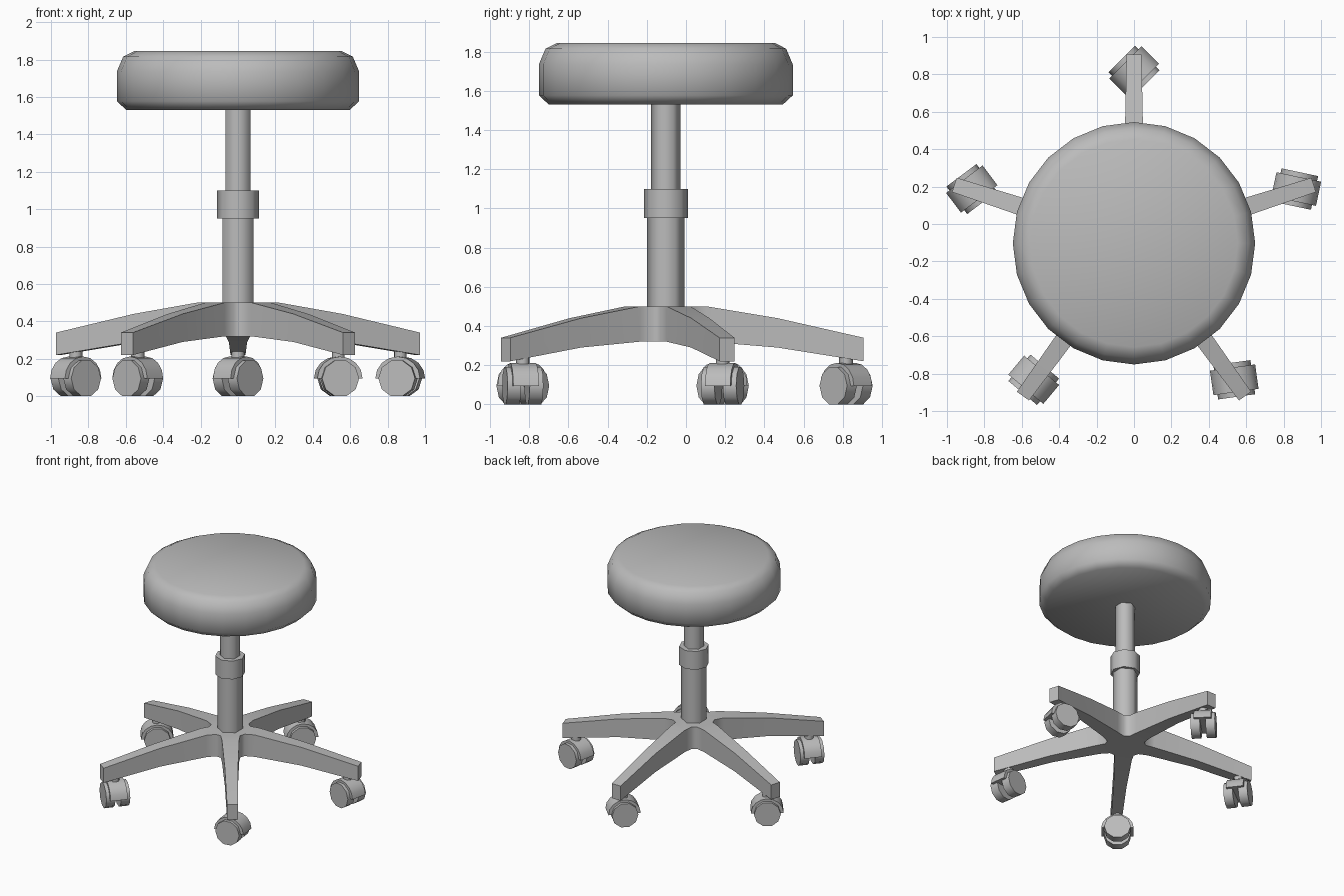
import bpy, bmesh
from math import radians, sin, cos, pi
from mathutils import Matrix, Vector

if "Cube" in bpy.data.objects:
    bpy.data.objects.remove(bpy.data.objects["Cube"], do_unlink=True)

CENTRE = Vector((0, -0.103, 0))
LEG_ANGLES = [18, 90, 162, 234, 306]
ROLL_ANGLES = [-12, 45, 37, -40, 8]

grey = bpy.data.materials.new("plain grey")
grey.use_nodes = True
grey.diffuse_color = (0.5, 0.5, 0.5, 1)
grey.node_tree.nodes["Principled BSDF"].inputs["Base Color"].default_value = (0.5, 0.5, 0.5, 1)


def finish(name, bm, matrix=None):
    """Turn a bmesh into a smooth shaded object with sharp rims."""
    bmesh.ops.recalc_face_normals(bm, faces=bm.faces)
    mesh = bpy.data.meshes.new(name)
    bm.to_mesh(mesh)
    bm.free()
    mesh.materials.append(grey)
    obj = bpy.data.objects.new(name, mesh)
    bpy.context.collection.objects.link(obj)
    obj.matrix_world = matrix or Matrix.Translation(CENTRE)
    bpy.ops.object.select_all(action='DESELECT')
    obj.select_set(True)
    bpy.context.view_layer.objects.active = obj
    bpy.ops.object.shade_smooth_by_angle(angle=radians(65))
    return obj


def loft(bm, rings, caps=True):
    """Skin a series of equal sized point rings."""
    loops = [[bm.verts.new(p) for p in ring] for ring in rings]
    for a, b in zip(loops, loops[1:]):
        for i in range(len(a)):
            j = (i + 1) % len(a)
            bm.faces.new((a[i], a[j], b[j], b[i]))
    if caps:
        bm.faces.new(loops[0])
        bm.faces.new(loops[-1])
    return loops


def lathe(name, profile, sides, start=pi / 2):
    bm = bmesh.new()
    angles = [start + 2 * pi * i / sides for i in range(sides)]
    loft(bm, [[(r * cos(a), r * sin(a), z) for a in angles] for r, z in profile])
    return finish(name, bm)


# Cushion and gas lift column
lathe("seat", [(0.597, 1.53), (0.648, 1.577), (0.648, 1.735),
               (0.614, 1.815), (0.555, 1.845)], 24)
lathe("upper_column", [(0.076, 1.05), (0.076, 1.54)], 6)
lathe("collar", [(0.112, 0.95), (0.112, 1.10)], 8)
lathe("lower_column", [(0.095, 0.40), (0.095, 1.0)], 6)

# Five-legged base: hub with filleted valleys, then tapered arched legs
bm = bmesh.new()
HUB_TOP, HUB_BOTTOM = 0.50, 0.32
top, bottom = [], []
for leg in LEG_ANGLES:
    for offset, r in ((-17, 0.22), (17, 0.22), (28, 0.155), (44, 0.155)):
        a = radians(leg + offset)
        x, y = r * cos(a), r * sin(a)
        top.append(bm.verts.new((x, y, HUB_TOP)))
        bottom.append(bm.verts.new((x, y, HUB_BOTTOM)))
bm.faces.new(top)
bm.faces.new(bottom)
for i in range(len(top)):
    j = (i + 1) % len(top)
    if i % 4:
        bm.faces.new((top[i], top[j], bottom[j], bottom[i]))
        continue
    # Sections of one leg: radius, half width, top and bottom height
    turn = Matrix.Rotation(radians(LEG_ANGLES[i // 4]), 3, 'Z')
    ring = [top[i], top[j], bottom[j], bottom[i]]
    for r, w, zt, zb in ((0.57, 0.049, 0.44, 0.29), (1.01, 0.04, 0.34, 0.22)):
        corners = [(r, -w, zt), (r, w, zt), (r, w, zb), (r, -w, zb)]
        new = [bm.verts.new(turn @ Vector(c)) for c in corners]
        for k in range(4):
            n = (k + 1) % 4
            bm.faces.new((ring[k], ring[n], new[n], new[k]))
        ring = new
    bm.faces.new(ring)
finish("base_legs", bm)

# Casters: stem, half round hood and twin wheels, each swivelled freely
AXLE_Z = 0.095
for n, (leg, roll) in enumerate(zip(LEG_ANGLES, ROLL_ANGLES), 1):
    a = radians(leg)
    spot = CENTRE + Vector((0.912 * cos(a), 0.912 * sin(a) + 0.008, 0))
    matrix = Matrix.Translation(spot) @ Matrix.Rotation(radians(roll), 4, 'Z')

    bm = bmesh.new()
    circle = [(0.035 * cos(i * pi / 4), 0.035 * sin(i * pi / 4)) for i in range(8)]
    loft(bm, [[(x, y, z) for x, y in circle] for z in (0.18, 0.26)])
    finish(f"caster_stem_{n}", bm, matrix)

    bm = bmesh.new()
    arc = [(0.122 * cos(i * pi / 8), AXLE_Z + 0.117 * sin(i * pi / 8)) for i in range(9)]
    loft(bm, [[(x, y, z) for x, z in arc] for y in (-0.066, 0.066)])
    finish(f"caster_hood_{n}", bm, matrix)

    bm = bmesh.new()
    rim = [-pi / 2 + (i + 0.5) * pi / 5 for i in range(10)]
    for side in (-1, 1):
        loft(bm, [[(0.1 * cos(t), side * y, AXLE_Z + 0.1 * sin(t)) for t in rim]
                  for y in (0.022, 0.092)])
    finish(f"caster_wheels_{n}", bm, matrix)
